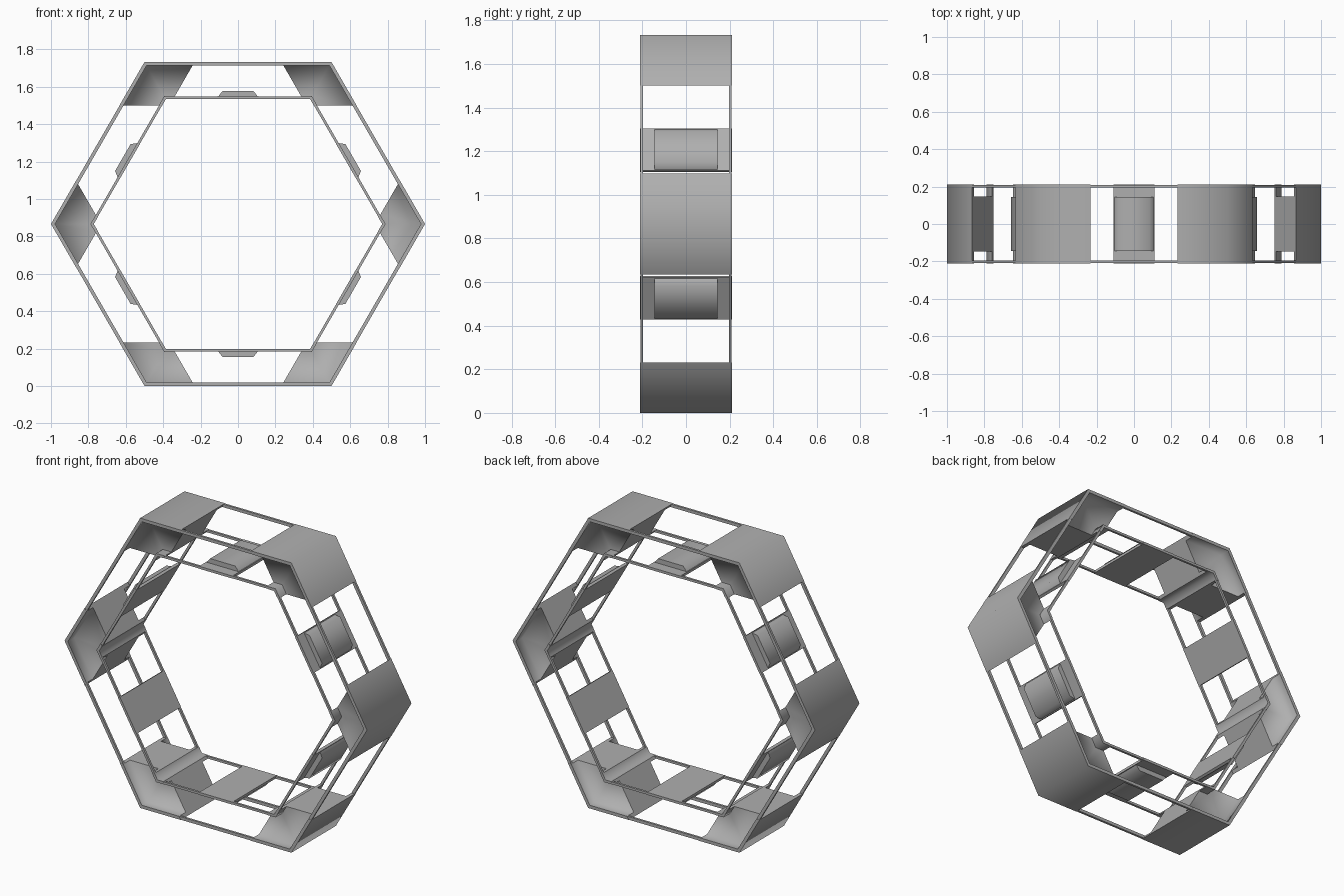
import bpy, bmesh, math

if "Cube" in bpy.data.objects:
    bpy.data.objects.remove(bpy.data.objects["Cube"])

CZ = math.sqrt(3) / 2          # hexagon centre height
Y = 0.21                       # half depth

grey = bpy.data.materials.new("dark_grey")
grey.diffuse_color = (0.43, 0.43, 0.43, 1)
grey.use_nodes = True
grey.node_tree.nodes["Principled BSDF"].inputs["Base Color"].default_value = grey.diffuse_color


def place(a, r, t, y):
    """Local radial / tangential position at angle a -> world."""
    return (r * math.cos(a) - t * math.sin(a), y, r * math.sin(a) + t * math.cos(a) + CZ)


def sweep(name, columns, closed, smooth=False, crease=()):
    """Skin a row of matching section loops, capping the ends when open.
    crease: section indices whose lengthwise edges stay sharp when smooth."""
    bm = bmesh.new()
    cols = [[bm.verts.new(p) for p in c] for c in columns]
    n = len(cols[0])
    pairs = list(zip(cols, cols[1:])) + ([(cols[-1], cols[0])] if closed else [])
    for c, d in pairs:
        for i in range(n):
            j = (i + 1) % n
            bm.faces.new((c[i], c[j], d[j], d[i]))
    caps = [] if closed else [bm.faces.new(cols[0]), bm.faces.new(cols[-1])]
    bmesh.ops.recalc_face_normals(bm, faces=bm.faces[:])
    if smooth:
        for f in bm.faces:
            f.smooth = True
        for f in caps:
            for e in f.edges:
                e.smooth = False
        for c, d in pairs:
            for i in crease:
                bm.edges.get((c[i], d[i])).smooth = False
    me = bpy.data.meshes.new(name)
    bm.to_mesh(me)
    bm.free()
    me.materials.append(grey)
    ob = bpy.data.objects.new(name, me)
    bpy.context.collection.objects.link(ob)
    return ob


# Thin hexagonal rails, outer and inner, front and back
for label, r0, r1 in (("outer", 0.999, 0.978), ("inner", 0.788, 0.772)):
    for side, s in (("front", -1), ("back", 1)):
        ya, yb = s * (Y - 0.001), s * (Y - 0.014)
        sec = [(r0, ya), (r1, ya), (r1, yb), (r0, yb)]
        cols = [[place(math.radians(60 * i), r, 0, y) for r, y in sec] for i in range(6)]
        sweep(f"{label}_rail_{side}", cols, True)

# Corner blocks: I-shaped section (depth inward k, y) bent round each corner
half = [(0, 0.195), (0, Y), (0.022, Y), (0.022, 0.147), (0.211, 0.147), (0.211, Y), (0.229, Y)]
section = half + [(k, -y) for k, y in reversed(half)]
crease = [1, 2, 4, 5, 6, 7, 8, 9, 11, 12]
for i in range(6):
    a = math.radians(60 * i)
    cols = []
    for s in (1, 0, -1):
        if s:
            cols.append([place(a, 0.866 - 0.5 * k, s * (0.232 - 0.866 * k), y) for k, y in section])
        else:
            cols.append([place(a, 1 - k, 0, y) for k, y in section])
    sweep(f"corner_block_{i + 1}", cols, False, True, crease)

# Side pads: a flat plate across the inner rails with a raised tapered cushion
for i in range(6):
    a = math.radians(60 * i + 30)
    plate = [(0.668, -0.11), (0.683, -0.11), (0.683, 0.11), (0.668, 0.11)]
    sweep(f"pad_plate_{i + 1}", [[place(a, r, t, y) for r, t in plate] for y in (-Y, Y)], False)
    bump = [(0.68, -0.107), (0.711, -0.083), (0.711, 0.083), (0.68, 0.107)]
    sweep(f"pad_cushion_{i + 1}", [[place(a, r, t, y) for r, t in bump] for y in (-0.145, 0.145)],
          False, True, [0, 3])
